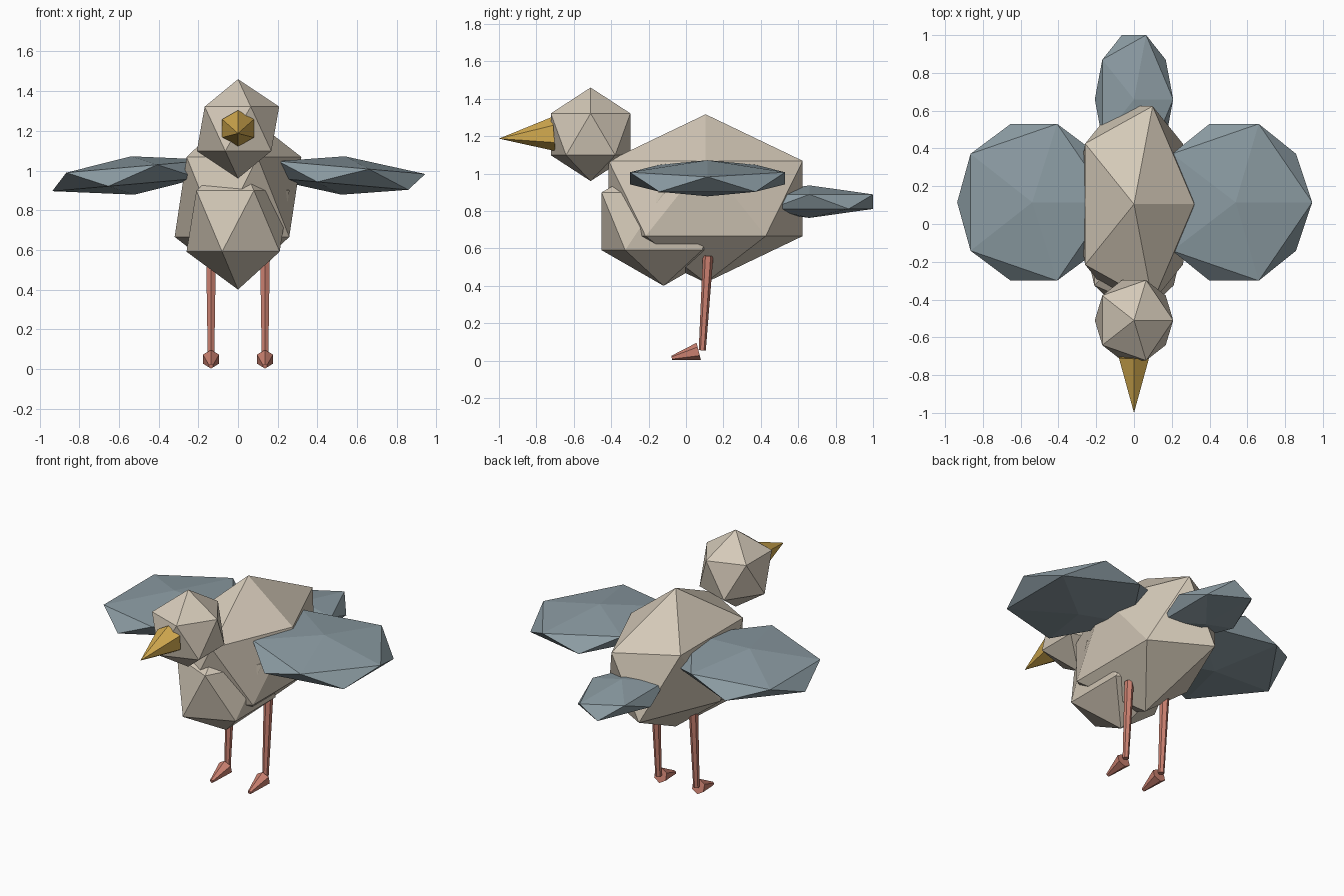
import bpy
from math import atan2, radians
from mathutils import Vector

cube = bpy.data.objects.get("Cube")
if cube:
    bpy.data.objects.remove(cube, do_unlink=True)


def material(name, rgb):
    mat = bpy.data.materials.new(name)
    mat.use_nodes = True
    color = (*rgb, 1)
    mat.diffuse_color = color
    bsdf = next(n for n in mat.node_tree.nodes if n.type == 'BSDF_PRINCIPLED')
    bsdf.inputs["Base Color"].default_value = color
    return mat


cream = material("cream plumage", (0.66, 0.585, 0.48))
slate = material("slate feathers", (0.26, 0.33, 0.365))
gold = material("golden beak", (0.66, 0.41, 0.08))
coral = material("coral legs", (0.60, 0.22, 0.165))


def finish(name, mat):
    obj = bpy.context.object
    obj.name = obj.data.name = name
    obj.data.materials.append(mat)


def blob(name, mat, center, radii, roll=0):
    """Twenty-sided ball stretched to the given radii."""
    bpy.ops.mesh.primitive_ico_sphere_add(
        subdivisions=1, radius=1, location=center, rotation=(0, radians(roll), 0))
    bpy.context.object.scale = radii
    finish(name, mat)


def taper(name, mat, start, end, r_start, r_end):
    """Six-sided cone between two points that share the same x."""
    a, b = Vector(start), Vector(end)
    d = b - a
    bpy.ops.mesh.primitive_cone_add(
        vertices=6, radius1=r_start, radius2=r_end, depth=d.length,
        location=(a + b) / 2, rotation=(atan2(-d.y, d.z), 0, 0))
    finish(name, mat)


# Body, chest and head
blob("body", cream, (0, 0.105, 0.867), (0.357, 0.61, 0.45))
blob("chest", cream, (0, -0.12, 0.745), (0.29, 0.39, 0.345))
blob("head", cream, (0, -0.51, 1.21), (0.232, 0.25, 0.25))

# Tail and beak
blob("tail", slate, (0, 0.66, 0.85), (0.232, 0.4, 0.087))
taper("beak", gold, (0, -0.706, 1.212), (0, -1, 1.187), 0.092, 0)

# Wings droop slightly outwards; legs lean back and feet point forward
for side, s in (("left", 1), ("right", -1)):
    blob(side + "_wing", slate, (s * 0.53, 0.115, 0.975),
         (0.46, 0.488, 0.097), roll=s * 5)
    x = s * 0.136
    taper(side + "_leg", coral, (x, 0.087, 0.055), (x, 0.118, 0.56), 0.019, 0.028)
    taper(side + "_foot", coral, (x, 0.068, 0.05), (x, -0.076, 0.014), 0.047, 0.012)
